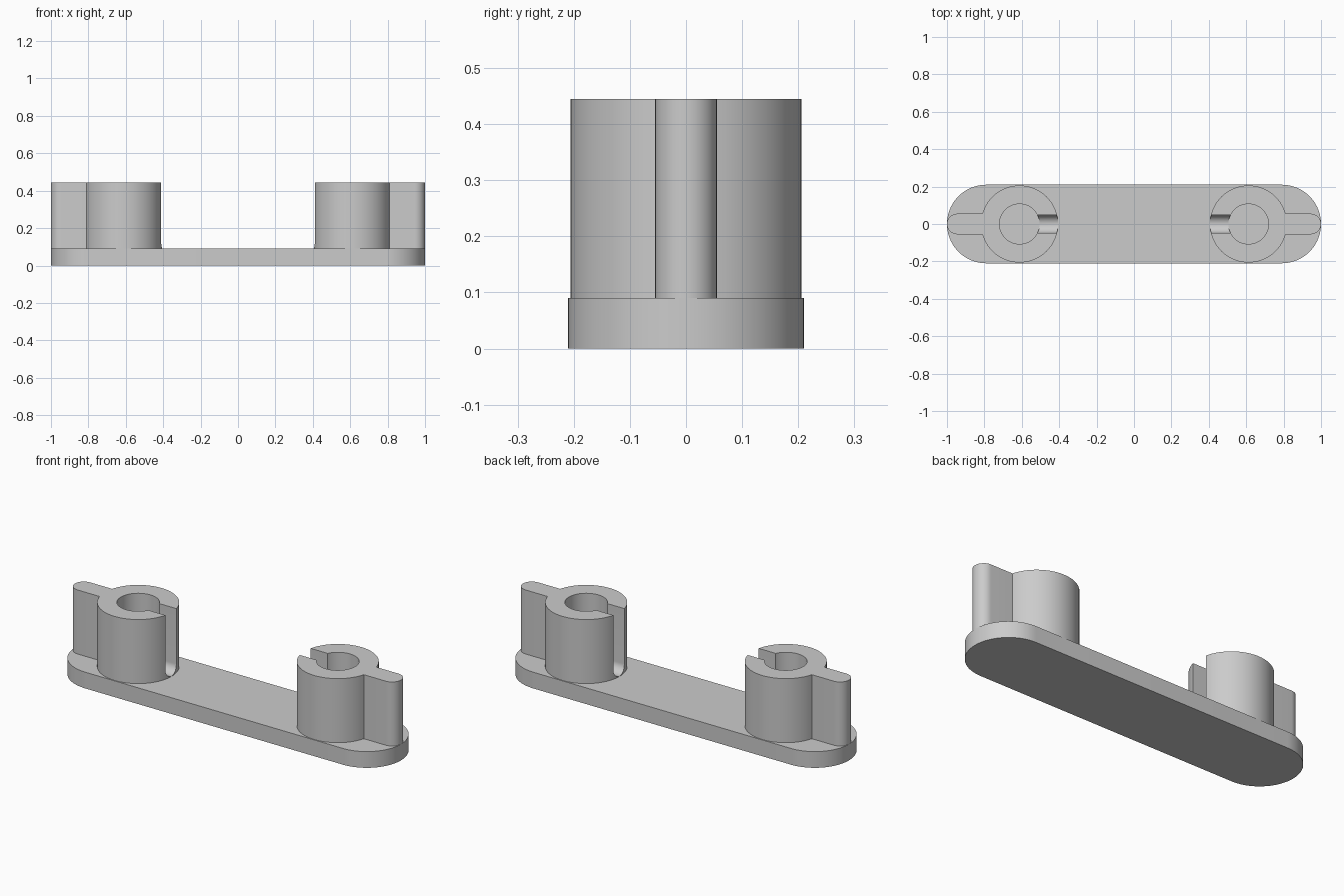
import bpy, bmesh
from math import sin, cos, pi, asin
from mathutils import Vector

if "Cube" in bpy.data.objects:
    bpy.data.objects.remove(bpy.data.objects["Cube"])

PLATE_R, PLATE_H = 0.21, 0.09
POST_X, POST_R, HOLE_R, TOP = 0.612, 0.206, 0.107, 0.445
RIB_R, SLOT_R = 0.055, 0.048

grey = bpy.data.materials.new("light grey")
grey.use_nodes = True
colour = (0.6, 0.6, 0.6, 1)
grey.diffuse_color = colour
grey.node_tree.nodes["Principled BSDF"].inputs["Base Color"].default_value = colour


def arc(cx, cy, r, start, end, steps):
    angles = [start + (end - start) * i / steps for i in range(steps + 1)]
    return [(cx + r * cos(a), cy + r * sin(a)) for a in angles]


def prism(name, points, sweep):
    """Extrude a closed outline of 3D points along a vector."""
    bm = bmesh.new()
    face = bm.faces.new([bm.verts.new(p) for p in points])
    new = bmesh.ops.extrude_face_region(bm, geom=[face])["geom"]
    verts = [g for g in new if isinstance(g, bmesh.types.BMVert)]
    bmesh.ops.translate(bm, verts=verts, vec=Vector(sweep))
    bmesh.ops.recalc_face_normals(bm, faces=bm.faces)
    mesh = bpy.data.meshes.new(name)
    bm.to_mesh(mesh)
    bm.free()
    mesh.materials.append(grey)
    obj = bpy.data.objects.new(name, mesh)
    bpy.context.collection.objects.link(obj)
    return obj


def activate(obj):
    bpy.ops.object.select_all(action='DESELECT')
    obj.select_set(True)
    bpy.context.view_layer.objects.active = obj


def cut(obj, cutter):
    cutter.hide_render = True
    mod = obj.modifiers.new("cut", 'BOOLEAN')
    mod.operation, mod.object, mod.solver = 'DIFFERENCE', cutter, 'EXACT'
    activate(obj)
    bpy.ops.object.modifier_apply(modifier=mod.name)
    bpy.data.objects.remove(cutter)


def smooth(obj):
    activate(obj)
    bpy.ops.object.shade_smooth_by_angle(angle=pi / 6)


# Base plate with round ends
end_x = 1 - PLATE_R
outline = (arc(end_x, 0, PLATE_R, -pi / 2, pi / 2, 40)
           + arc(-end_x, 0, PLATE_R, pi / 2, 3 * pi / 2, 40))
smooth(prism("base_plate", [(x, y, 0) for x, y in outline], (0, 0, PLATE_H)))

# Two slotted posts, each with a rib reaching to the plate end
for side, name in ((1, "left_post"), (-1, "right_post")):
    join = asin(RIB_R / POST_R)
    outline = (arc(POST_X, 0, POST_R, join, 2 * pi - join, 72)
               + arc(1 - RIB_R, 0, RIB_R, -pi / 2, pi / 2, 24))
    post = prism(name, [(side * x, y, PLATE_H) for x, y in outline],
                 (0, 0, TOP - PLATE_H))

    # Round bore
    bore = arc(side * POST_X, 0, HOLE_R, 0, 2 * pi, 64)[:-1]
    cut(post, prism("bore_cutter", [(x, y, 0) for x, y in bore], (0, 0, 1)))

    # Inward slot with a round bottom
    slot = (arc(0, PLATE_H + SLOT_R + 0.001, SLOT_R, pi, 2 * pi, 24)
            + [(SLOT_R, 1), (-SLOT_R, 1)])
    cut(post, prism("slot_cutter", [(side * POST_X, y, z) for y, z in slot],
                    (-side * 0.3, 0, 0)))
    smooth(post)
